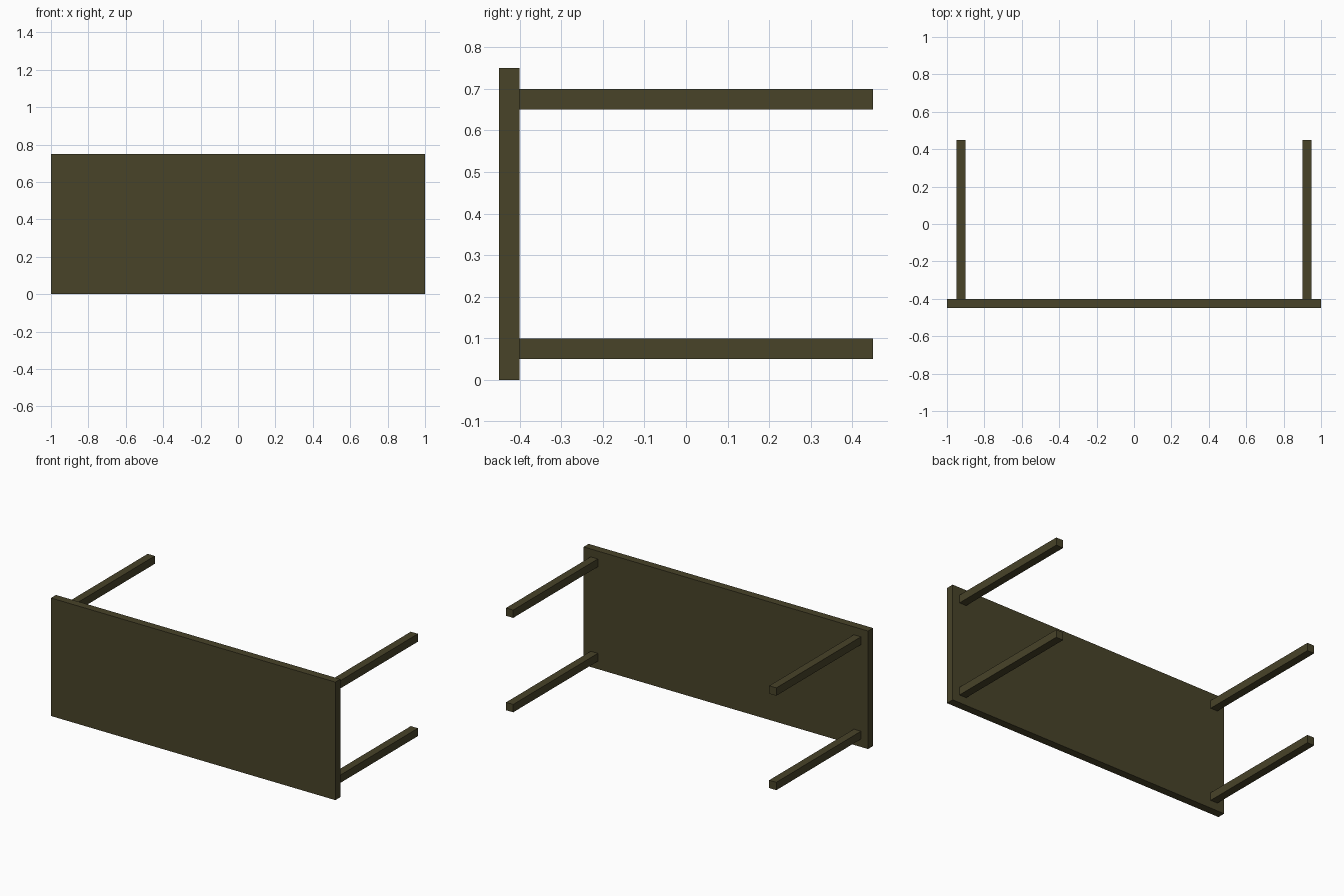
import bpy

if "Cube" in bpy.data.objects:
    bpy.data.objects.remove(bpy.data.objects["Cube"])

# Dark olive-brown finish shared by all parts
finish = bpy.data.materials.new("dark_wood")
finish.diffuse_color = (0.065, 0.056, 0.022, 1)
finish.use_nodes = True
finish.node_tree.nodes["Principled BSDF"].inputs["Base Color"].default_value = finish.diffuse_color


def box(name, low, high):
    """Axis-aligned box between two opposite corners."""
    centre = [(a + b) / 2 for a, b in zip(low, high)]
    bpy.ops.mesh.primitive_cube_add(size=1, location=centre)
    obj = bpy.context.object
    obj.name = name
    obj.scale = [b - a for a, b in zip(low, high)]
    bpy.ops.object.transform_apply(location=False, rotation=False, scale=True)
    obj.data.materials.append(finish)
    return obj


# Table top, standing on its long edge and facing the front
box("table_top", (-1, -0.45, 0), (1, -0.40, 0.75))

# Four square legs reaching back from the corners of the top
for side, x in (("left", -0.95), ("right", 0.90)):
    for level, z in (("lower", 0.05), ("upper", 0.65)):
        box(f"{level}_{side}_leg", (x, -0.40, z), (x + 0.05, 0.45, z + 0.05))
